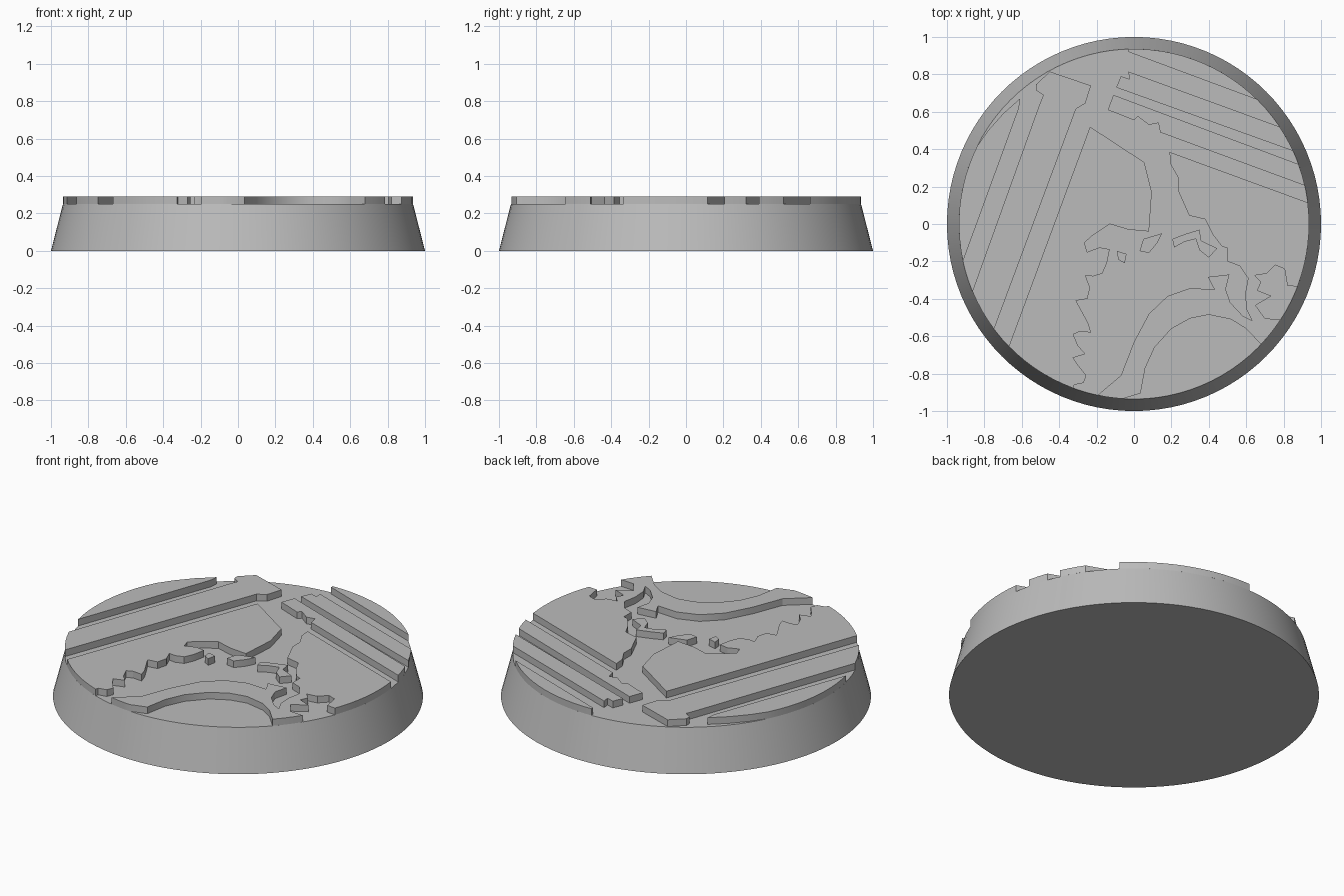
import bpy, bmesh, math
from math import cos, sin, atan2, radians, ceil

R_BOTTOM, R_TOP = 1.0, 0.936
Z_FLOOR, Z_TOP = 0.25, 0.29

grey = bpy.data.materials.new("light grey")
grey.diffuse_color = (0.5, 0.5, 0.5, 1)


def finish(bm, name):
    bmesh.ops.recalc_face_normals(bm, faces=bm.faces[:])
    me = bpy.data.meshes.new(name)
    bm.to_mesh(me)
    bm.free()
    me.materials.append(grey)
    ob = bpy.data.objects.new(name, me)
    bpy.context.collection.objects.link(ob)
    bpy.ops.object.select_all(action='DESELECT')
    ob.select_set(True)
    bpy.context.view_layer.objects.active = ob
    bpy.ops.object.shade_smooth_by_angle(angle=radians(25))
    return ob


def rim(p, q):
    """Points along the disc edge, clockwise from the direction of p to q."""
    a, b = atan2(p[1], p[0]), atan2(q[1], q[0])
    if b > a:
        b -= 2 * math.pi
    n = max(1, ceil((a - b) / radians(3.75)))
    return [(R_TOP * cos(a + (b - a) * i / n), R_TOP * sin(a + (b - a) * i / n))
            for i in range(n + 1)]


def plate(name, pts):
    """Raised flat plate with the given outline."""
    bm = bmesh.new()
    low = [bm.verts.new((x, y, Z_FLOOR)) for x, y in pts]
    high = [bm.verts.new((x, y, Z_TOP)) for x, y in pts]
    n = len(pts)
    for i in range(n):
        j = (i + 1) % n
        bm.faces.new((low[i], low[j], high[j], high[i]))
    caps = [bm.faces.new(high), bm.faces.new(low[::-1])]
    bmesh.ops.recalc_face_normals(bm, faces=bm.faces[:])
    bmesh.ops.triangulate(bm, faces=caps, ngon_method='EAR_CLIP')
    return finish(bm, name)


# tapered round base
bm = bmesh.new()
bmesh.ops.create_cone(bm, cap_ends=True, segments=96, radius1=R_BOTTOM,
                      radius2=R_TOP, depth=Z_FLOOR)
bmesh.ops.translate(bm, verts=bm.verts[:], vec=(0, 0, Z_FLOOR / 2))
finish(bm, "round_base")

# left side stripes
plate("left_edge_segment",
      [(-0.61, 0.67), (-0.615, 0.62)] + rim((-0.915, -0.2), (-0.84, 0.42))
      + [(-0.78, 0.5), (-0.70, 0.59)])
plate("left_stripe",
      [(-0.45, 0.815), (-0.23, 0.74), (-0.26, 0.645), (-0.31, 0.615)]
      + rim((-0.745, -0.56), (-0.865, -0.36))
      + [(-0.505, 0.64), (-0.485, 0.69), (-0.525, 0.715), (-0.525, 0.745)])

# upper right stripes
plate("upper_edge_segment", [(-0.03, 0.92)] + rim((-0.03, 0.935), (0.66, 0.664)))
plate("upper_stripe_outer",
      [(-0.03, 0.815)] + rim((0.778, 0.52), (0.85, 0.39))
      + [(-0.095, 0.73), (-0.07, 0.79), (-0.025, 0.775)])
plate("upper_stripe_inner",
      [(-0.11, 0.69)] + rim((0.88, 0.32), (0.912, 0.205))
      + [(0.14, 0.49), (0.13, 0.54), (0.08, 0.53), (0.02, 0.575), (0.0, 0.555),
         (-0.14, 0.61)])

# large left panel with scalloped inner edge
scallops = [(-0.22, -0.06), (-0.265, -0.1), (-0.25, -0.15), (-0.185, -0.125),
            (-0.13, -0.135), (-0.145, -0.21), (-0.17, -0.265), (-0.22, -0.28),
            (-0.26, -0.275), (-0.235, -0.34), (-0.25, -0.4), (-0.31, -0.41),
            (-0.28, -0.465), (-0.245, -0.53), (-0.23, -0.58), (-0.29, -0.575),
            (-0.325, -0.59), (-0.30, -0.65), (-0.26, -0.695), (-0.325, -0.715),
            (-0.295, -0.76), (-0.255, -0.81), (-0.27, -0.85), (-0.32, -0.86)]
plate("left_panel",
      [(-0.235, 0.52), (0.055, 0.33), (0.095, 0.17), (0.08, -0.04), (-0.03, -0.03),
       (-0.13, 0.0)] + scallops + rim((-0.325, -0.877), (-0.67, -0.655)))

# large right panel: rim notch, round pocket, curved band and hooked slot
notch = [(0.82, -0.33), (0.805, -0.24), (0.755, -0.22), (0.71, -0.265), (0.645, -0.275),
         (0.68, -0.31), (0.66, -0.355), (0.735, -0.385), (0.65, -0.435), (0.70, -0.505)]
pocket = [(0.60, -0.56), (0.52, -0.51), (0.40, -0.485), (0.30, -0.505), (0.20, -0.56),
          (0.11, -0.66), (0.06, -0.77), (0.035, -0.905)]
band = [(-0.07, -0.81), (0.0, -0.63), (0.08, -0.48), (0.18, -0.385), (0.30, -0.343),
        (0.43, -0.35), (0.395, -0.283)]
hook = [(0.51, -0.27), (0.49, -0.35), (0.515, -0.42), (0.58, -0.49), (0.63, -0.515),
        (0.60, -0.455), (0.595, -0.37), (0.61, -0.29), (0.565, -0.225), (0.50, -0.2),
        (0.50, -0.13), (0.47, -0.12), (0.42, -0.055), (0.38, 0.025), (0.295, 0.045),
        (0.235, 0.18), (0.235, 0.25), (0.195, 0.32)]
plate("right_panel",
      [(0.19, 0.385)] + rim((0.93, 0.115), (0.875, -0.335)) + notch
      + rim((0.785, -0.51), (0.68, -0.645)) + pocket
      + rim((-0.06, -0.934), (-0.195, -0.915)) + band + hook)

# small raised islands in the middle
plate("island_small", [(-0.09, -0.145), (-0.04, -0.16), (-0.05, -0.21), (-0.085, -0.19)])
plate("island_middle",
      [(0.03, -0.145), (0.05, -0.08), (0.15, -0.05), (0.125, -0.1), (0.08, -0.155)])
plate("island_branched",
      [(0.205, -0.08), (0.27, -0.055), (0.35, -0.03), (0.36, -0.09), (0.445, -0.13),
       (0.40, -0.18), (0.35, -0.14), (0.33, -0.08), (0.27, -0.095), (0.215, -0.125)])
